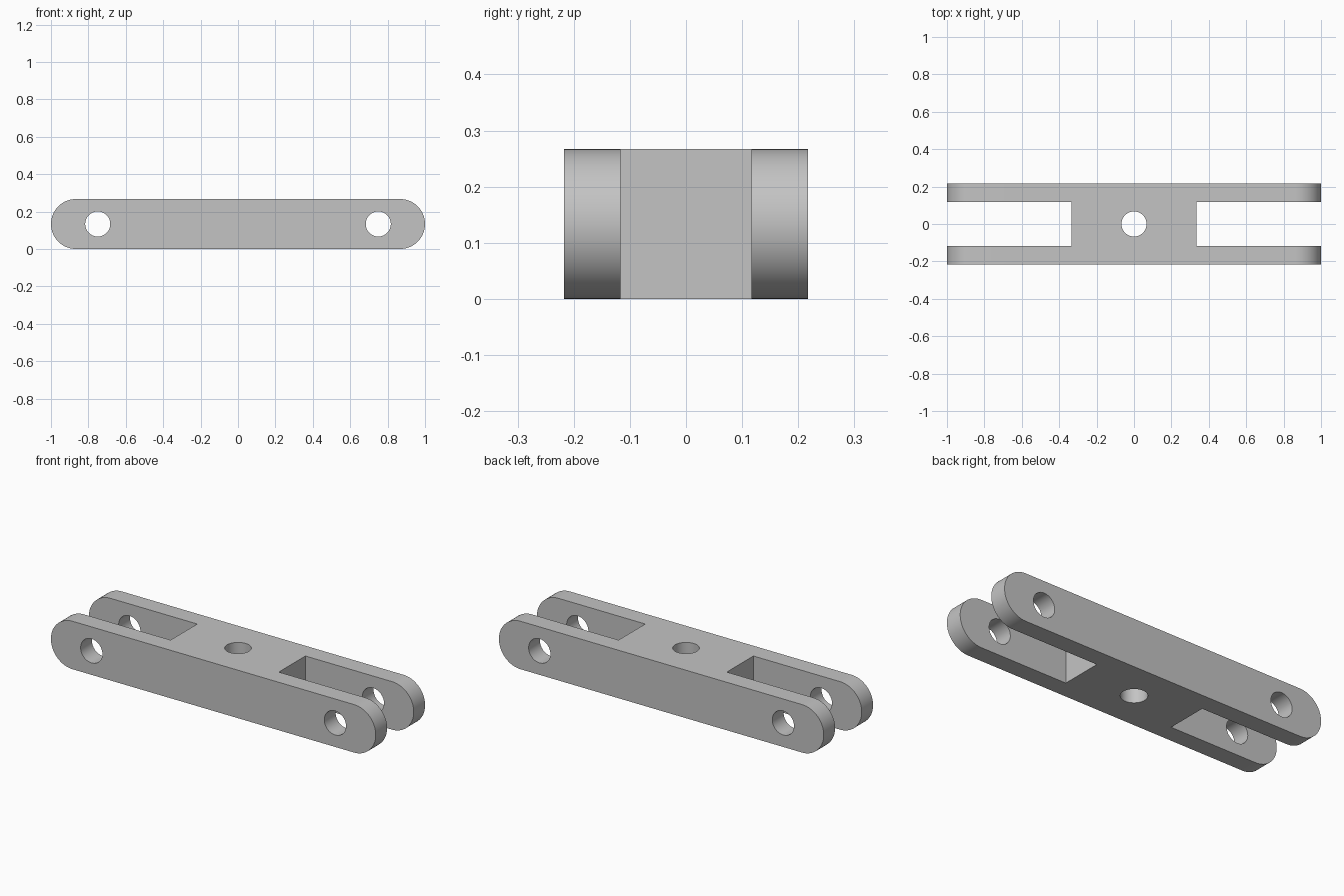
import bpy
import math
from mathutils import Matrix

HEIGHT = 0.267      # bar thickness along z
RADIUS = HEIGHT / 2  # rounded ends
DEPTH = 0.434       # overall width along y
SLOT_WIDTH = 0.234
SLOT_START = 0.333
HOLE_RADIUS = 0.067
PIN_X = 0.75

if "Cube" in bpy.data.objects:
    bpy.data.objects.remove(bpy.data.objects["Cube"], do_unlink=True)

grey = bpy.data.materials.new("plain grey")
grey.use_nodes = True
colour = (0.55, 0.55, 0.55, 1)
grey.diffuse_color = colour
grey.node_tree.nodes["Principled BSDF"].inputs["Base Color"].default_value = colour


def prism(name, outline):
    """Extrude an x-z outline through the full depth."""
    n = len(outline)
    verts = [(x, y, z) for y in (-DEPTH / 2, DEPTH / 2) for x, z in outline]
    faces = [tuple(range(n)), tuple(reversed(range(n, 2 * n)))]
    faces += [(i, i + n, (i + 1) % n + n, (i + 1) % n) for i in range(n)]
    mesh = bpy.data.meshes.new(name)
    mesh.from_pydata(verts, [], faces)
    obj = bpy.data.objects.new(name, mesh)
    bpy.context.collection.objects.link(obj)
    return obj


def cut(target, cutter):
    """Subtract the cutter, then discard it."""
    cutter.hide_render = True
    mod = target.modifiers.new("cut", 'BOOLEAN')
    mod.operation = 'DIFFERENCE'
    mod.solver = 'EXACT'
    mod.object = cutter
    bpy.ops.object.select_all(action='DESELECT')
    bpy.context.view_layer.objects.active = target
    target.select_set(True)
    bpy.ops.object.modifier_apply(modifier=mod.name)
    bpy.data.objects.remove(cutter, do_unlink=True)


def drill(target, x, rotation):
    bpy.ops.mesh.primitive_cylinder_add(vertices=64, radius=HOLE_RADIUS, depth=1,
                                        location=(x, 0, RADIUS), rotation=rotation)
    cut(target, bpy.context.object)


# Bar with fully rounded ends
STEPS = 32
outline = []
for side, start in ((1, -math.pi / 2), (-1, math.pi / 2)):
    for i in range(STEPS + 1):
        a = start + math.pi * i / STEPS
        outline.append((side * (1 - RADIUS) + RADIUS * math.cos(a),
                        RADIUS + RADIUS * math.sin(a)))
link = prism("double_fork_link", outline)
link.data.materials.append(grey)

# Fork slots and cross pin holes at both ends
for side in (-1, 1):
    bpy.ops.mesh.primitive_cube_add(size=1, location=(side * (SLOT_START + 0.5), 0, RADIUS))
    slot = bpy.context.object
    slot.data.transform(Matrix.Diagonal((1, SLOT_WIDTH, 1, 1)))
    cut(link, slot)
    drill(link, side * PIN_X, (math.pi / 2, 0, 0))

# Vertical hole through the central block
drill(link, 0, (0, 0, 0))

# Single colour throughout, smooth curves with sharp edges
link.data.materials.clear()
link.data.materials.append(grey)
for face in link.data.polygons:
    face.material_index = 0
bpy.ops.object.select_all(action='DESELECT')
bpy.context.view_layer.objects.active = link
link.select_set(True)
bpy.ops.object.shade_smooth_by_angle(angle=math.radians(30))
